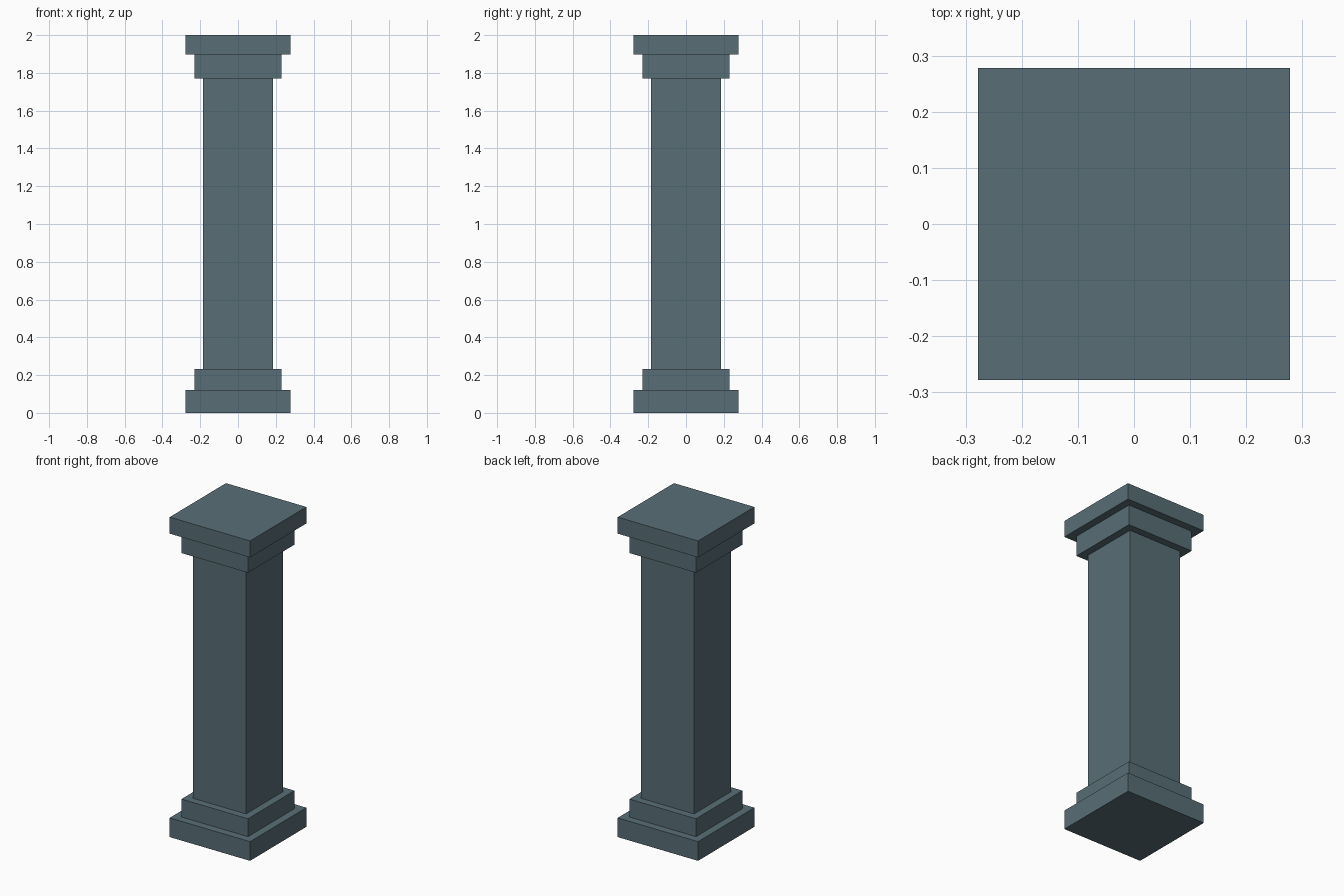
import bpy
import bmesh
from mathutils import Matrix

if "Cube" in bpy.data.objects:
    bpy.data.objects.remove(bpy.data.objects["Cube"])

# Single blue-grey stone colour
stone = bpy.data.materials.new("blue_grey_stone")
stone.diffuse_color = (0.098, 0.156, 0.181, 1.0)
stone.use_nodes = True
stone.node_tree.nodes["Principled BSDF"].inputs["Base Color"].default_value = stone.diffuse_color


def square_block(name, half, z0, z1):
    """Square block centred on the z axis between two heights."""
    bm = bmesh.new()
    size = Matrix.Diagonal((2 * half, 2 * half, z1 - z0, 1))
    bmesh.ops.create_cube(bm, size=1, matrix=Matrix.Translation((0, 0, (z0 + z1) / 2)) @ size)
    mesh = bpy.data.meshes.new(name)
    bm.to_mesh(mesh)
    bm.free()
    mesh.materials.append(stone)
    obj = bpy.data.objects.new(name, mesh)
    bpy.context.collection.objects.link(obj)
    return obj


# Stacked parts from the ground up: name, half width, bottom, top
for part in (
    ("base_plinth", 0.278, 0.0, 0.12),
    ("base_step", 0.23, 0.12, 0.232),
    ("shaft", 0.184, 0.232, 1.77),
    ("capital_step", 0.23, 1.77, 1.897),
    ("capital_slab", 0.278, 1.897, 2.0),
):
    square_block(*part)
